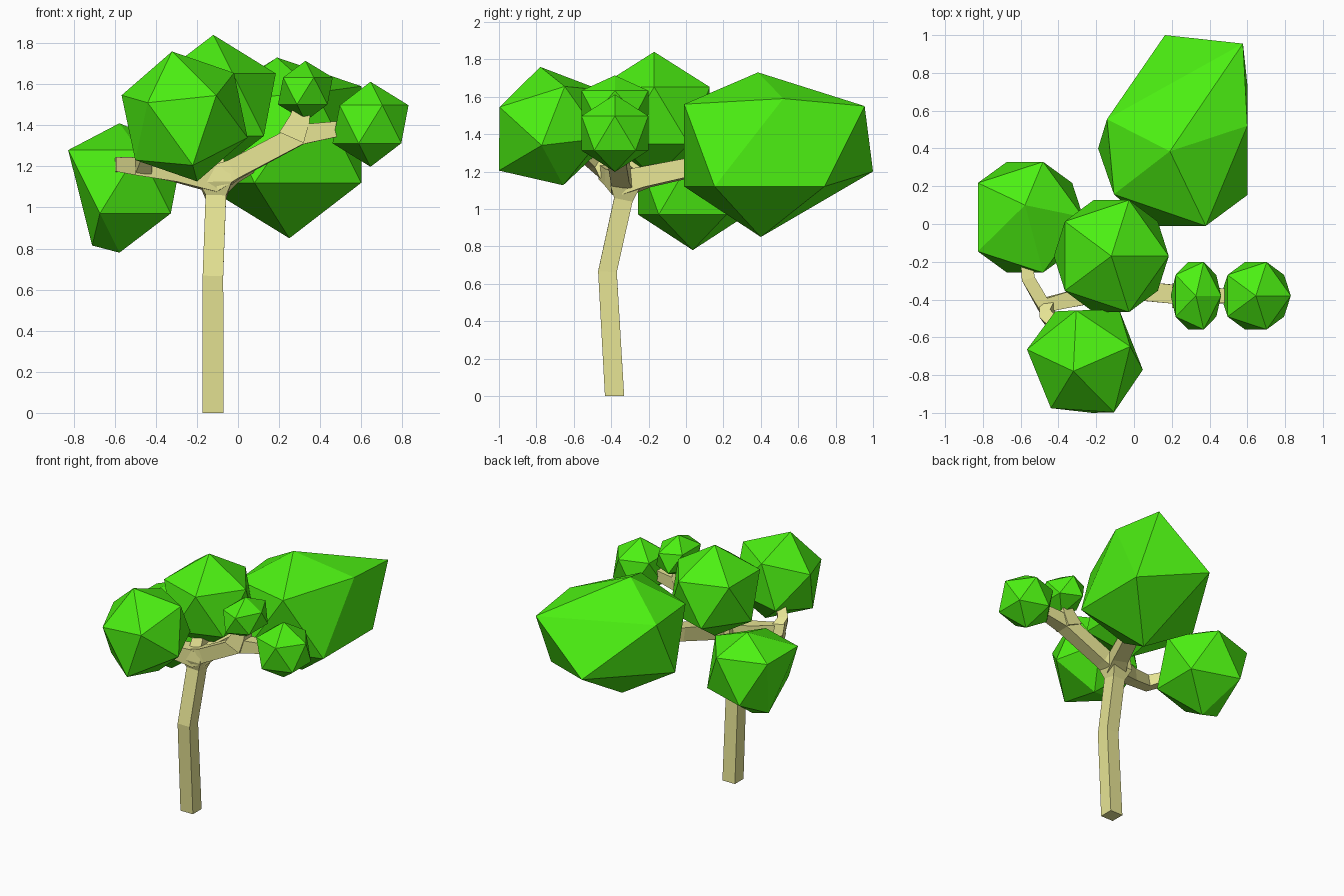
import bpy, bmesh
from mathutils import Vector, Matrix

if "Cube" in bpy.data.objects:
    bpy.data.objects.remove(bpy.data.objects["Cube"])


def material(name, rgb):
    m = bpy.data.materials.new(name)
    m.diffuse_color = (*rgb, 1)
    m.use_nodes = True
    m.node_tree.nodes["Principled BSDF"].inputs["Base Color"].default_value = m.diffuse_color
    return m


LEAF = material("leaf_green", (0.072, 0.87, 0.006))
BARK = material("pale_bark", (0.80, 0.78, 0.30))


def finish(bm, name, mat):
    bmesh.ops.recalc_face_normals(bm, faces=bm.faces)
    me = bpy.data.meshes.new(name)
    bm.to_mesh(me)
    bm.free()
    me.materials.append(mat)
    ob = bpy.data.objects.new(name, me)
    bpy.context.collection.objects.link(ob)
    return ob


def foliage(name, center, size, up=(0, 0, 1), ring=(1, 0, 0), pulls=()):
    """Icosahedron clump; each pull drags the nearest free corner to a new place."""
    bm = bmesh.new()
    bmesh.ops.create_icosphere(bm, subdivisions=1, radius=1)
    z = Vector(up).normalized()
    y = z.cross(Vector(ring)).normalized()
    rot = Matrix((y.cross(z), y, z)).transposed()
    for v in bm.verts:
        p = rot @ v.co
        v.co = Vector(center) + Vector(a * b for a, b in zip(p, size))
    free = list(bm.verts)
    for target in pulls:
        t = Vector(target)
        v = min(free, key=lambda v: (v.co - t).length)
        v.co = t
        free.remove(v)
    return finish(bm, name, LEAF)


def limb(name, path, widths, ref=(0, 0, 1)):
    """Square tube along a path."""
    bm = bmesh.new()
    pts = [Vector(p) for p in path]
    rings = []
    for i, (p, w) in enumerate(zip(pts, widths)):
        a, b = pts[max(i - 1, 0)], pts[min(i + 1, len(pts) - 1)]
        t = (b - a).normalized()
        s = t.cross(Vector(ref)).normalized()
        n = s.cross(t)
        rings.append([bm.verts.new(p + (s * i1 + n * i2) * w / 2)
                      for i1, i2 in ((1, 1), (-1, 1), (-1, -1), (1, -1))])
    for r, q in zip(rings, rings[1:]):
        for k in range(4):
            bm.faces.new((r[k], r[(k + 1) % 4], q[(k + 1) % 4], q[k]))
    bm.faces.new(rings[0])
    bm.faces.new(rings[-1])
    return finish(bm, name, BARK)


# Trunk, flat on the ground, flaring at the fork
trunk = limb("trunk", [(-0.122, -0.382, 0), (-0.122, -0.42, 0.665),
                       (-0.108, -0.335, 1.05), (-0.11, -0.325, 1.12), (-0.11, -0.325, 1.2)],
             [0.103, 0.1, 0.1, 0.16, 0.14], ref=(0, 1, 0))
for v in trunk.data.vertices:
    if v.co.z < 0.1:
        v.co.z = 0

# Branches
hub = (-0.11, -0.33, 1.14)
limb("right_branch", [hub, (-0.02, -0.35, 1.185), (0.3, -0.38, 1.355), (0.6, -0.38, 1.4)],
     [0.13, 0.1, 0.1, 0.06])
limb("right_twig", [(0.26, -0.38, 1.34), (0.3, -0.38, 1.43), (0.33, -0.38, 1.56)],
     [0.13, 0.1, 0.06], ref=(0, 1, 0))
limb("left_branch", [hub, (-0.3, -0.39, 1.17), (-0.48, -0.43, 1.2),
                     (-0.56, -0.29, 1.21), (-0.575, -0.1, 1.2)],
     [0.13, 0.09, 0.085, 0.07, 0.06])
limb("left_twig", [(-0.46, -0.43, 1.19), (-0.46, -0.49, 1.25), (-0.3, -0.65, 1.4)],
     [0.08, 0.07, 0.05])
limb("back_branch", [hub, (-0.06, -0.22, 1.17), (0.03, 0.02, 1.22), (0.15, 0.25, 1.25)],
     [0.13, 0.11, 0.1, 0.08])
limb("middle_twig", [hub, (-0.12, -0.2, 1.4)], [0.1, 0.06], ref=(0, 1, 0))

# Foliage clumps
foliage("outer_right_clump", (0.645, -0.38, 1.405), (0.207, 0.21, 0.207))
foliage("inner_right_clump", (0.328, -0.38, 1.567), (0.149, 0.21, 0.147))
foliage("middle_clump", (-0.12, -0.17, 1.5), (0.34, 0.349, 0.34))
foliage("front_clump", (-0.26, -0.718, 1.443), (0.328,) * 3,
        up=(-0.06, -0.06, 0.31), ring=(0.247, 0.07, 0.23),
        pulls=[(-0.106, -0.997, 1.545), (-0.44, -0.975, 1.51), (-0.22, -1.0, 1.205)])
foliage("left_clump", (-0.577, 0.036, 1.125), (0.345,) * 3,
        pulls=[(-0.577, 0.036, 0.78), (-0.71, 0.036, 0.815), (-0.577, 0.1, 1.41)])
foliage("back_clump", (0.2, 0.38, 1.29), (0.44, 0.46, 0.44),
        pulls=[(0.19, 0.385, 1.73), (0.25, 0.4, 0.85), (0.6, 0.52, 1.59),
               (0.577, 0.955, 1.55), (0.164, 1.0, 1.2), (0.6, 0.74, 1.12),
               (0.6, 0.153, 1.12), (0.38, -0.01, 1.56), (0.08, -0.01, 1.12),
               (-0.143, 0.555, 1.52), (-0.106, 0.157, 1.52), (-0.19, 0.4, 1.12)])
